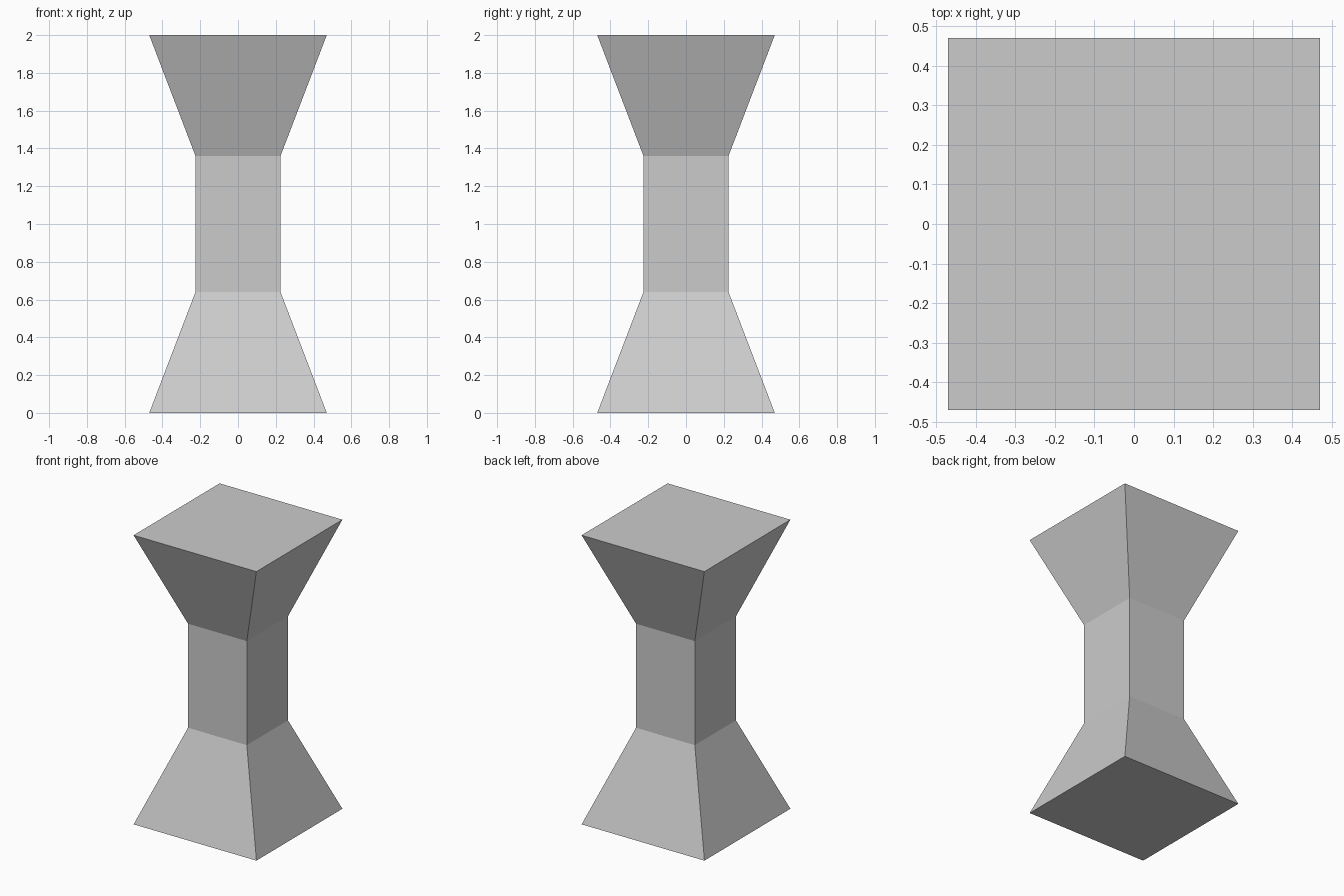
import bpy
import bmesh

# Remove the default cube
cube = bpy.data.objects.get("Cube")
if cube:
    bpy.data.objects.remove(cube, do_unlink=True)

# Single plain grey
grey = bpy.data.materials.new("plain_grey")
grey.use_nodes = True
colour = (0.6, 0.6, 0.6, 1.0)
grey.diffuse_color = colour
grey.node_tree.nodes["Principled BSDF"].inputs["Base Color"].default_value = colour

# Square column: flared foot, straight shaft, flared head
foot_half, shaft_half = 0.47, 0.225
profile = [(foot_half, 0.0), (shaft_half, 0.64), (shaft_half, 1.36), (foot_half, 2.0)]
corners = [(-1, -1), (1, -1), (1, 1), (-1, 1)]

bm = bmesh.new()
rings = [[bm.verts.new((sx * half, sy * half, z)) for sx, sy in corners]
         for half, z in profile]

# Side faces between neighbouring rings
for lower, upper in zip(rings, rings[1:]):
    for i in range(4):
        j = (i + 1) % 4
        bm.faces.new((lower[i], lower[j], upper[j], upper[i]))

# Bottom and top caps
bm.faces.new(rings[0][::-1])
bm.faces.new(rings[-1])
bmesh.ops.recalc_face_normals(bm, faces=bm.faces)

mesh = bpy.data.meshes.new("flared_column")
bm.to_mesh(mesh)
bm.free()
mesh.materials.append(grey)
column = bpy.data.objects.new("flared_column", mesh)
bpy.context.collection.objects.link(column)
